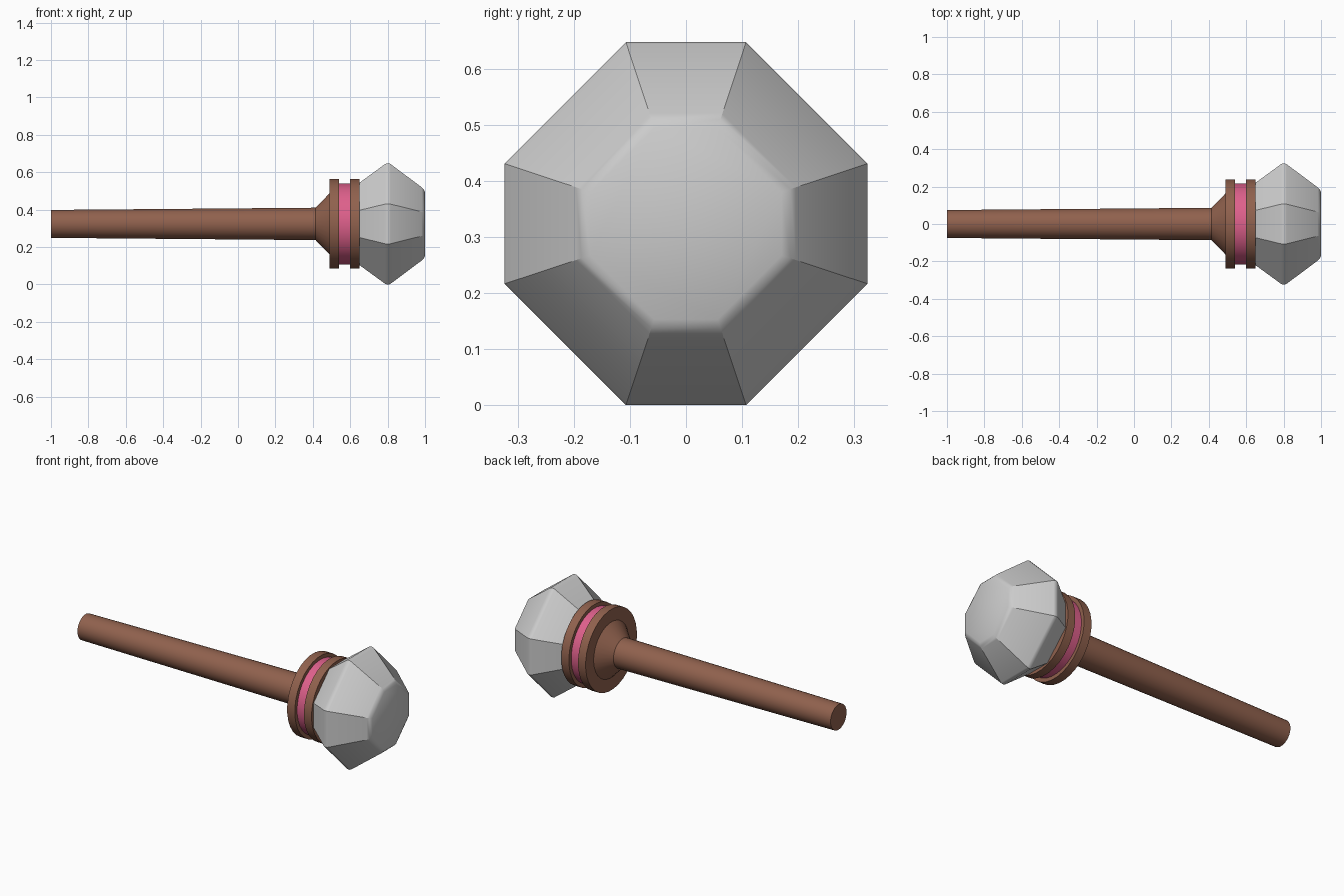
import bpy, bmesh, math

if "Cube" in bpy.data.objects:
    bpy.data.objects.remove(bpy.data.objects["Cube"])

AXIS_Z = 0.3235


def material(name, rgb):
    m = bpy.data.materials.new(name)
    m.diffuse_color = (*rgb, 1)
    m.use_nodes = True
    m.node_tree.nodes["Principled BSDF"].inputs["Base Color"].default_value = m.diffuse_color
    return m


brown = material("brown_wood", (0.28, 0.12, 0.075))
pink = material("pink_band", (0.73, 0.117, 0.26))


def circle(n):
    return [(math.cos(2 * math.pi * (i + 0.5) / n), math.sin(2 * math.pi * (i + 0.5) / n))
            for i in range(n)]


def loft(name, section, profile, mat=None, smooth=True):
    """Sweep a unit (y, z) section along x through (x, radius) stations, capped."""
    bm = bmesh.new()
    rings = [[bm.verts.new((x, r * y, AXIS_Z + r * z)) for y, z in section]
             for x, r in profile]
    n = len(section)
    for a, b in zip(rings, rings[1:]):
        for i in range(n):
            j = (i + 1) % n
            bm.faces.new((a[i], a[j], b[j], b[i]))
    bm.faces.new(rings[0])
    bm.faces.new(rings[-1])
    bmesh.ops.recalc_face_normals(bm, faces=bm.faces)
    me = bpy.data.meshes.new(name)
    bm.to_mesh(me)
    bm.free()
    ob = bpy.data.objects.new(name, me)
    bpy.context.collection.objects.link(ob)
    if mat:
        me.materials.append(mat)
    if smooth:
        bpy.ops.object.select_all(action='DESELECT')
        ob.select_set(True)
        bpy.context.view_layer.objects.active = ob
        bpy.ops.object.shade_smooth_by_angle(angle=math.radians(30))
    return ob


# Tapered handle with flared neck
loft("handle", circle(32), [(-1, 0.075), (0.415, 0.087), (0.495, 0.17)], brown)

# Collar: two wooden flanges around a recessed pink band
for name, x0, x1, r, mat in (("rear_flange", 0.49, 0.54, 0.24, brown),
                             ("collar_band", 0.54, 0.60, 0.218, pink),
                             ("front_flange", 0.60, 0.65, 0.24, brown)):
    loft(name, circle(32), [(x0, r), (x1, r)], mat)

# Faceted head: octagon with short cardinal sides and longer diagonals
k = 0.331
octagon = [(1, -k), (1, k), (k, 1), (-k, 1), (-1, k), (-1, -k), (-k, -1), (k, -1)]
loft("head", octagon, [(0.645, 0.217), (0.787, 0.3205), (0.795, 0.3235), (0.807, 0.3235),
                       (0.815, 0.3205), (0.982, 0.196), (0.992, 0.186), (1.0, 0.1705)])
